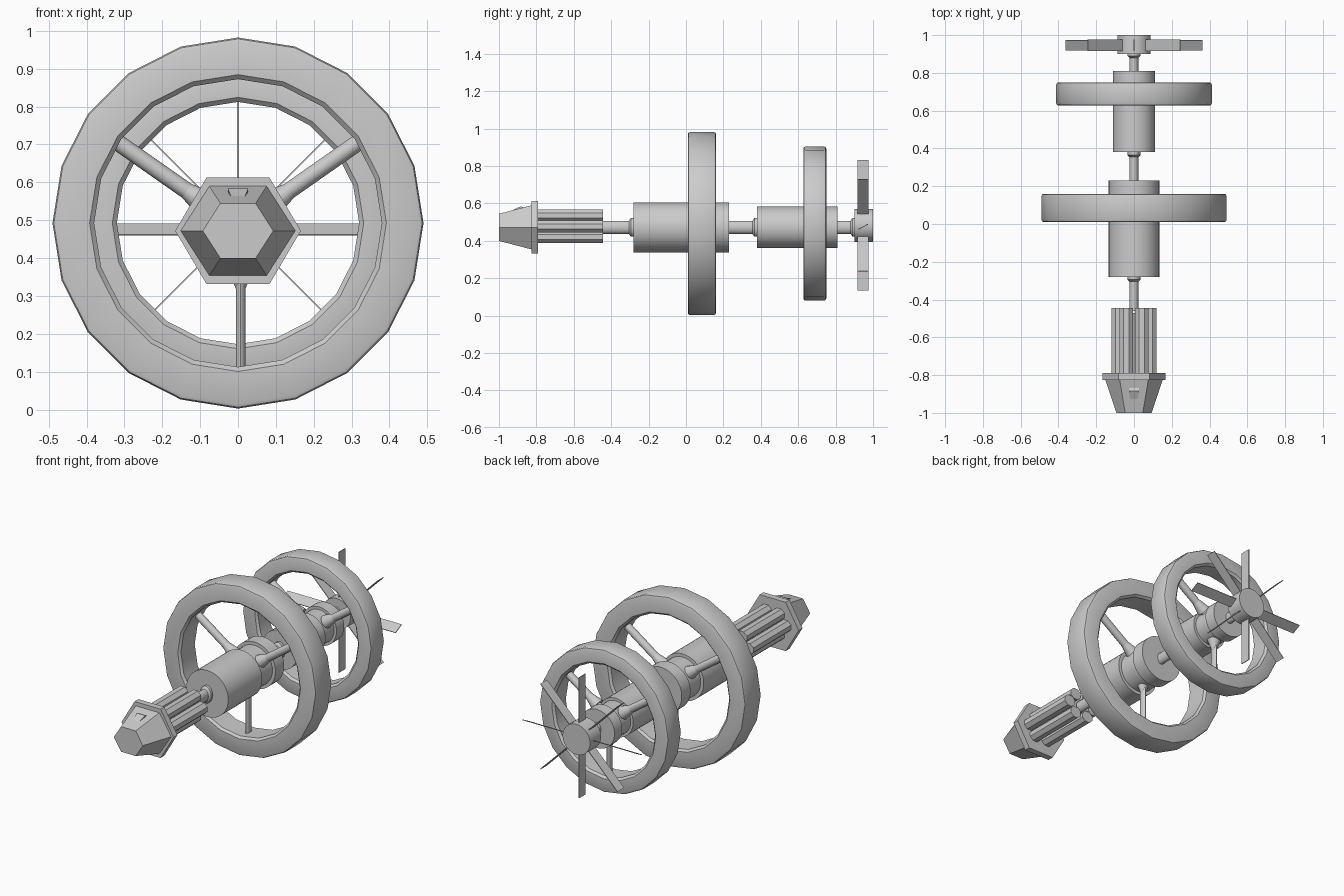
import bpy, bmesh, math
from mathutils import Vector, Matrix

if "Cube" in bpy.data.objects:
    bpy.data.objects.remove(bpy.data.objects["Cube"])

AX = 0.472   # height of the ship's axis
RZ = 0.4925  # height of the ring centres


def finish(name, bm, smooth=None):
    bmesh.ops.recalc_face_normals(bm, faces=bm.faces)
    me = bpy.data.meshes.new(name)
    bm.to_mesh(me)
    bm.free()
    ob = bpy.data.objects.new(name, me)
    bpy.context.collection.objects.link(ob)
    if smooth:
        bpy.ops.object.select_all(action='DESELECT')
        ob.select_set(True)
        bpy.context.view_layer.objects.active = ob
        bpy.ops.object.shade_smooth_by_angle(angle=math.radians(smooth))
    return ob


def lathe(name, profile, n, cz=AX, cx=0, sx=1, sz=1, closed=False, smooth=None, phase=0):
    """Loft n-sided rings along y from (y, radius) pairs."""
    bm = bmesh.new()
    rings = []
    for y, r in profile:
        rings.append([bm.verts.new((cx + r * sx * math.cos(phase + i * math.tau / n), y,
                                    cz + r * sz * math.sin(phase + i * math.tau / n)))
                      for i in range(n)])
    pairs = list(zip(rings, rings[1:]))
    if closed:
        pairs.append((rings[-1], rings[0]))
    else:
        bm.faces.new(rings[0])
        bm.faces.new(rings[-1])
    for a, b in pairs:
        for i in range(n):
            j = (i + 1) % n
            bm.faces.new((a[i], a[j], b[j], b[i]))
    return finish(name, bm, smooth)


def rod(name, a, b, r1, r2, n=12, ys=1):
    """Tapered rod between two points, stretched along y by ys."""
    a, b = Vector(a), Vector(b)
    d = b - a
    bm = bmesh.new()
    bmesh.ops.create_cone(bm, cap_ends=True, segments=n, radius1=r1, radius2=r2, depth=d.length)
    x = Vector((0, 1, 0)).cross(d).normalized()
    rot = Matrix((x, Vector((0, 1, 0)), d.normalized())).transposed().to_4x4()
    bm.transform(Matrix.Translation((a + b) / 2) @ rot @ Matrix.Diagonal((1, ys, 1, 1)))
    return finish(name, bm, 40)


def box(name, size, matrix):
    bm = bmesh.new()
    bmesh.ops.create_cube(bm, size=1)
    bm.transform(matrix @ Matrix.Diagonal((*size, 1)))
    return finish(name, bm)


def wheel(name, y0, y1, ro, ri):
    """Twenty-sided habitat ring with softened edges."""
    b = 0.012
    lathe(name + "_ring", [(y0, ri + b), (y0, ro - b), (y0 + b * .3, ro - b * .3), (y0 + b, ro),
                           (y1 - b, ro), (y1 - b * .3, ro - b * .3), (y1, ro - b), (y1, ri + b),
                           (y1 - b, ri), (y0 + b, ri)], 20, cz=RZ, closed=True, smooth=40,
          phase=math.pi / 2)
    # three spokes with flared roots
    ym = (y0 + y1) / 2
    for k, (deg, w, ys) in enumerate([(35, .022, 1), (145, .022, 1), (270, .0125, 1.8)]):
        c, s = math.cos(math.radians(deg)), math.sin(math.radians(deg))
        p = lambda r: (c * r + (0.007 if deg == 270 else 0), ym, 0.483 + s * r)
        rod(f"{name}_spoke_{k}", p(.08), p(ri + .01), w, w, ys=ys)
        rod(f"{name}_spoke_root_{k}", p(.10), p(.165), .038, w, ys=1)


def hull(name, y0, g0, g1, y1, r):
    """Drum with a recessed spoke bearing."""
    lathe(name, [(y0, r), (g0, r), (g0, r * .86), (g1, r * .86), (g1, r), (y1, r)], 40, smooth=30)


# Habitat rings and hull drums
wheel("front", 0.01, 0.16, 0.49, 0.38)
wheel("rear", 0.627, 0.75, 0.412, 0.32)
hull("front_hull", -0.28, 0.03, 0.15, 0.23, 0.134)
hull("rear_hull", 0.38, 0.64, 0.74, 0.81, 0.111)

# Connecting necks, flared where they meet the drums
for nm, pts in {
    "front_neck": [(-.46, .035), (-.305, .035), (-.295, .05), (-.275, .05)],
    "middle_neck": [(.22, .035), (.355, .035), (.365, .05), (.385, .05)],
    "tail_neck": [(.80, .035), (.88, .035), (.89, .05), (.905, .05)],
}.items():
    lathe(nm, pts, 16, sx=.7, sz=1, smooth=40)

# Command module: hexagonal nose and flange
lathe("nose", [(-1, .093), (-.82, .153)], 6, sz=.9)
lathe("nose_flange", [(-.825, .166), (-.79, .166)], 6, sz=.98)

# Raised window on the sloping top of the nose
bm = bmesh.new()
pts = [(-.93, .535, .018), (-.93, .562, .018), (-.885, .584, .027), (-.86, .575, .027)]
sides = [[bm.verts.new((s * w, y, z)) for y, z, w in pts] for s in (-1, 1)]
for f in sides:
    bm.faces.new(f)
for i in range(4):
    j = (i + 1) % 4
    bm.faces.new((sides[0][i], sides[0][j], sides[1][j], sides[1][i]))
finish("nose_window", bm)

# Cargo bundle: core and six pods
lathe("pod_core", [(-.80, .062), (-.47, .062)], 6, cz=.477, sz=.9)
for k in range(6):
    t = k * math.pi / 3
    lathe(f"pod_{k}", [(-.80, .038), (-.445, .038)], 8, cx=.083 * math.cos(t),
          cz=.477 + .066 * math.sin(t), sz=.92, phase=math.pi / 8)

# Tail hub with eight radiating panels
HZ = 0.483
lathe("tail_hub", [(.90, .088), (1, .088)], 24, cz=HZ, smooth=30)
for k in range(8):
    t = k * math.pi / 4
    tilt = math.radians(28) if k % 4 == 0 else 0
    rot = Matrix.Rotation(-t, 4, 'Y')
    m = Matrix.Translation((0, .947, HZ - (.008 if k % 4 == 0 else 0))) @ rot
    m = m @ Matrix.Translation((.203, 0, 0))
    m = m @ Matrix.Rotation(tilt if k == 0 else -tilt if k == 4 else 0, 4, 'X')
    box(f"tail_panel_{k}", (.29 if k % 4 else .32, .06, .004), m)
